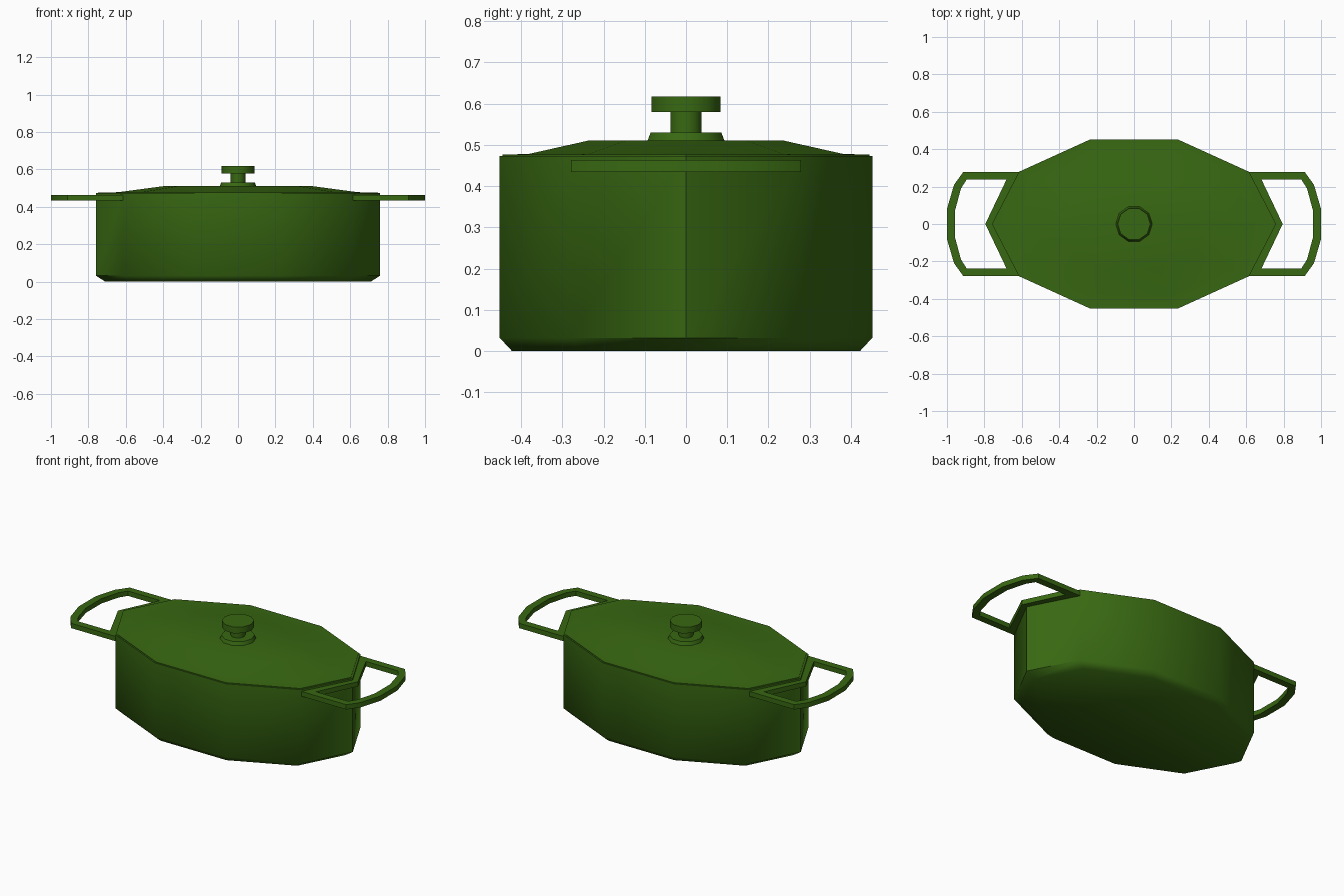
import bpy, bmesh, math

if "Cube" in bpy.data.objects:
    bpy.data.objects.remove(bpy.data.objects["Cube"])

SIDES = 10
ASPECT = 0.625  # depth of the oval relative to its width

green = bpy.data.materials.new("green enamel")
green.diffuse_color = (0.04, 0.14, 0.006, 1)
green.use_nodes = True
green.node_tree.nodes["Principled BSDF"].inputs["Base Color"].default_value = green.diffuse_color


def finish(name, bm, angle):
    bmesh.ops.recalc_face_normals(bm, faces=bm.faces[:])
    mesh = bpy.data.meshes.new(name)
    bm.to_mesh(mesh)
    bm.free()
    mesh.materials.append(green)
    obj = bpy.data.objects.new(name, mesh)
    bpy.context.collection.objects.link(obj)
    bpy.ops.object.select_all(action='DESELECT')
    obj.select_set(True)
    bpy.context.view_layer.objects.active = obj
    bpy.ops.object.shade_smooth_by_angle(angle=math.radians(angle))
    return obj


def lathe(name, profile, aspect=1.0, angle=50):
    """Ten-sided loft through (radius, z) rings, capped at both ends."""
    bm = bmesh.new()
    rings = []
    for r, z in profile:
        rings.append([bm.verts.new((r * math.cos(math.tau * i / SIDES),
                                    aspect * r * math.sin(math.tau * i / SIDES), z))
                      for i in range(SIDES)])
    for a, b in zip(rings, rings[1:]):
        for i in range(SIDES):
            j = (i + 1) % SIDES
            bm.faces.new((a[i], a[j], b[j], b[i]))
    bm.faces.new(rings[0][::-1])
    bm.faces.new(rings[-1])
    return finish(name, bm, angle)


def handle(name, side):
    """Flat loop: V-shaped inner bar against the pot, arched outer grip."""
    outer = [(0.60, 0), (0.615, 0.279), (0.912, 0.279), (0.962, 0.21), (1.0, 0.08)]
    inner = [(0.795, 0), (0.682, 0.237), (0.895, 0.237), (0.925, 0.19), (0.957, 0.072)]
    # mirror the upper half across y = 0 to close each loop
    loops = [pts + [(x, -y) for x, y in pts[:0:-1]] for pts in (outer, inner)]
    bm = bmesh.new()
    ob, ib, ot, it = [[bm.verts.new((side * x, y, z)) for x, y in loop]
                      for z in (0.434, 0.463) for loop in loops]
    n = len(ob)
    for i in range(n):
        j = (i + 1) % n
        for p, q in ((ob, ib), (ot, it), (ob, ot), (ib, it)):
            bm.faces.new((p[i], p[j], q[j], q[i]))
    return finish(name, bm, 30)


# Hollow pot with chamfered foot
lathe("pot", [(0.71, 0), (0.76, 0.032), (0.76, 0.473), (0.71, 0.473),
              (0.71, 0.05)], ASPECT)

# Lid with a flat rim, sloped shoulder and flat top
lathe("lid", [(0.748, 0.46), (0.748, 0.476), (0.64, 0.478), (0.40, 0.51)], ASPECT)

# Knob: flared base, stem and cap
lathe("knob_base", [(0.10, 0.505), (0.09, 0.53)])
lathe("knob_stem", [(0.04, 0.525), (0.04, 0.582)])
lathe("knob_cap", [(0.088, 0.579), (0.088, 0.617)])

# Side handles
handle("right_handle", 1)
handle("left_handle", -1)
